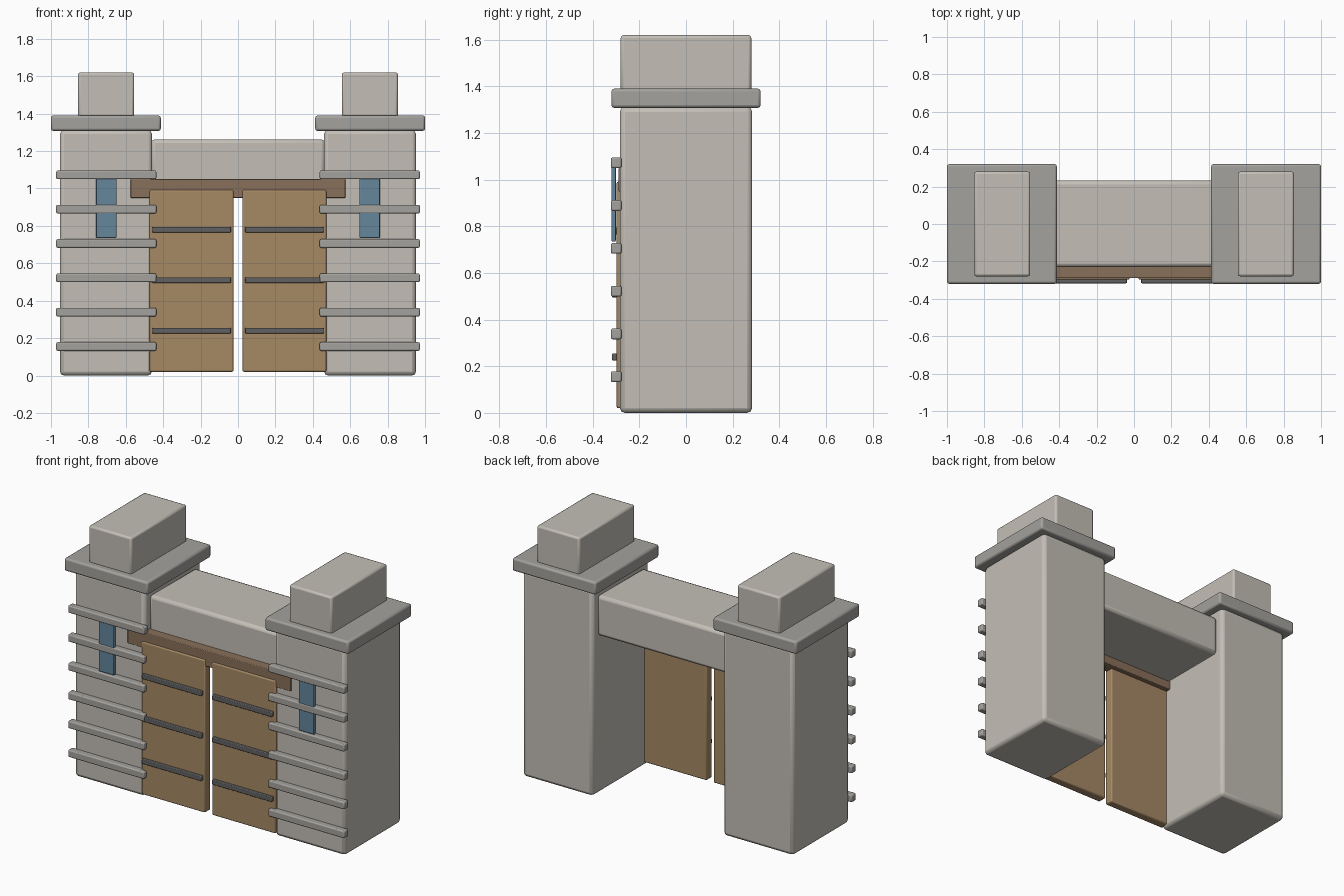
import bpy

if "Cube" in bpy.data.objects:
    bpy.data.objects.remove(bpy.data.objects["Cube"])


def material(name, rgb):
    m = bpy.data.materials.new(name)
    m.diffuse_color = (*rgb, 1)
    m.use_nodes = True
    m.node_tree.nodes["Principled BSDF"].inputs["Base Color"].default_value = m.diffuse_color
    return m


STONE = material("stone", (0.55, 0.52, 0.47))
TRIM = material("trim_stone", (0.37, 0.36, 0.34))
WOOD = material("door_wood", (0.38, 0.25, 0.13))
BEAM = material("beam_wood", (0.25, 0.16, 0.10))
IRON = material("iron", (0.12, 0.12, 0.12))
GLASS = material("slit_blue", (0.13, 0.24, 0.33))


def block(name, x, y, z, mat, bevel):
    """Bevelled box given as (min, max) ranges on each axis."""
    lo, hi = zip(x, y, z)
    bpy.ops.mesh.primitive_cube_add(
        size=1, location=[(a + b) / 2 for a, b in zip(lo, hi)])
    ob = bpy.context.object
    ob.name = name
    ob.scale = [b - a for a, b in zip(lo, hi)]
    bpy.ops.object.transform_apply(location=False, rotation=False, scale=True)
    ob.data.materials.append(mat)
    mod = ob.modifiers.new("soft_edges", 'BEVEL')
    mod.width = bevel
    mod.segments = 2
    bpy.ops.object.shade_smooth_by_angle()
    return ob


def pair(name, x, y, z, mat, bevel):
    """The same block on the right and mirrored on the left."""
    block(name + "_right", x, y, z, mat, bevel)
    block(name + "_left", (-x[1], -x[0]), y, z, mat, bevel)


# Towers with caps and top blocks
pair("tower", (0.46, 0.952), (-0.284, 0.284), (0, 1.312), STONE, 0.022)
pair("tower_cap", (0.413, 1.0), (-0.32, 0.32), (1.308, 1.39), TRIM, 0.012)
pair("tower_top", (0.555, 0.855), (-0.28, 0.28), (1.38, 1.62), STONE, 0.012)

# Stone courses across the tower fronts
for i in range(6):
    z = 0.155 + i * 0.1835
    pair(f"stone_course_{i + 1}", (0.437, 0.972), (-0.322, -0.277),
         (z - 0.023, z + 0.023), TRIM, 0.007)

# Window slits
pair("window_slit", (0.65, 0.758), (-0.319, -0.301), (0.735, 1.06), GLASS, 0.004)

# Stone lintel and the wooden beam under it
block("lintel", (-0.465, 0.465), (-0.23, 0.232), (1.005, 1.262), STONE, 0.02)
block("door_beam", (-0.575, 0.575), (-0.29, -0.21), (0.95, 1.05), BEAM, 0.004)

# Door leaves with iron straps
pair("door_leaf", (0.024, 0.472), (-0.298, -0.24), (0.02, 0.992), WOOD, 0.008)
for i, z in enumerate((0.24, 0.51, 0.78)):
    pair(f"door_strap_{i + 1}", (0.038, 0.458), (-0.317, -0.288),
         (z - 0.015, z + 0.015), IRON, 0.004)
